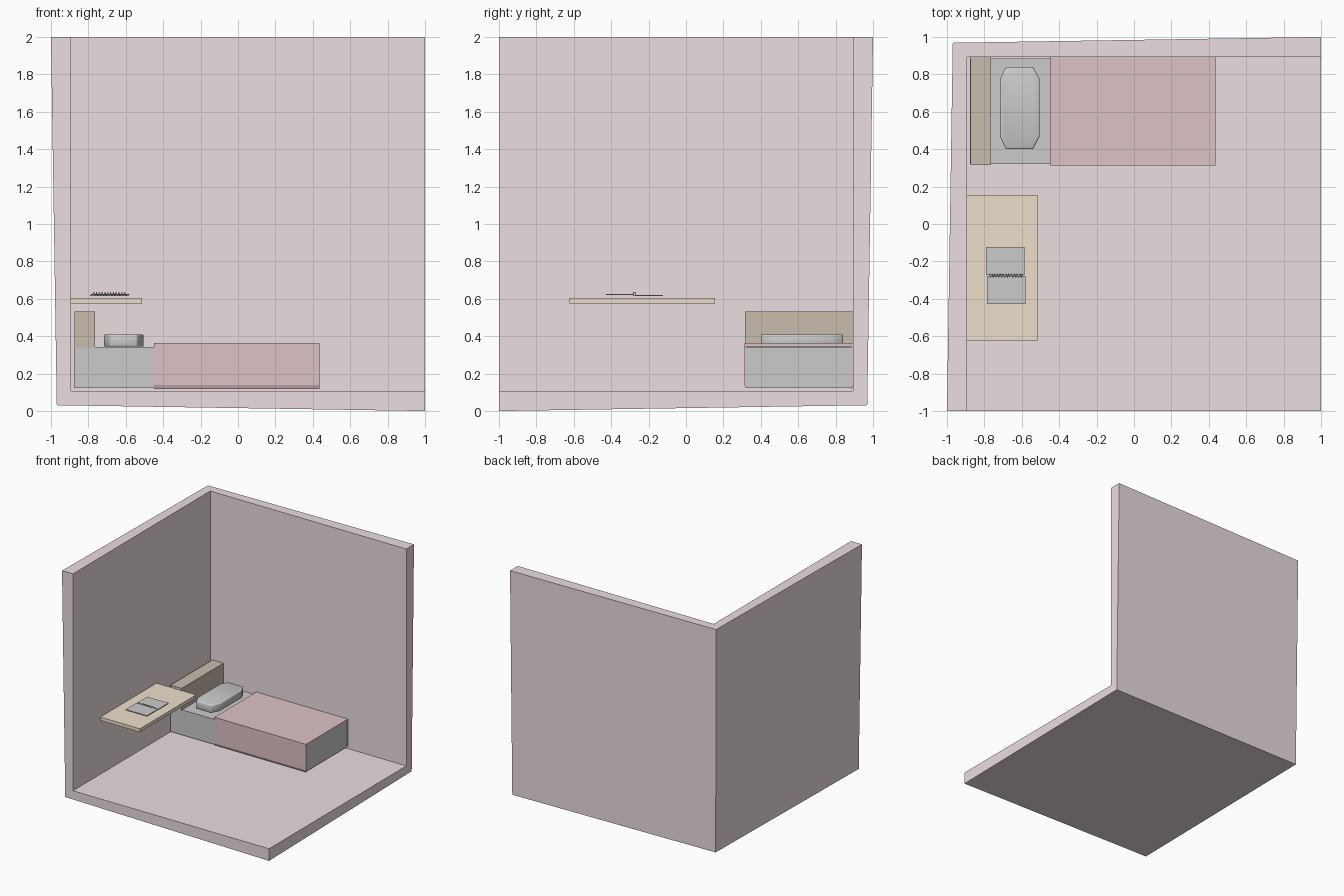
import bpy, bmesh, math

if "Cube" in bpy.data.objects:
    bpy.data.objects.remove(bpy.data.objects["Cube"])


def mat(name, rgb):
    m = bpy.data.materials.new(name)
    m.diffuse_color = (*rgb, 1)
    m.use_nodes = True
    m.node_tree.nodes["Principled BSDF"].inputs["Base Color"].default_value = m.diffuse_color
    return m


PINK = mat("wall_pink", (0.83, 0.73, 0.745))
RED = mat("blanket_red", (0.73, 0.54, 0.56))
BROWN = mat("dark_wood", (0.58, 0.51, 0.42))
TAN = mat("light_wood", (0.855, 0.74, 0.60))


def add_mesh(name, bm, material=None):
    me = bpy.data.meshes.new(name)
    bm.to_mesh(me)
    bm.free()
    ob = bpy.data.objects.new(name, me)
    bpy.context.collection.objects.link(ob)
    if material:
        me.materials.append(material)
    return ob


def box(name, x, y, z, material=None):
    bm = bmesh.new()
    bmesh.ops.create_cube(bm, size=1)
    for v in bm.verts:
        for i, (lo, hi) in enumerate((x, y, z)):
            v.co[i] = lo if v.co[i] < 0 else hi
    return add_mesh(name, bm, material)


def prism(name, points, offset, material=None):
    """Extrude a closed outline along the offset vector."""
    bm = bmesh.new()
    face = bm.faces.new([bm.verts.new(p) for p in points])
    ext = bmesh.ops.extrude_face_region(bm, geom=[face])
    verts = [g for g in ext["geom"] if isinstance(g, bmesh.types.BMVert)]
    bmesh.ops.translate(bm, verts=verts, vec=offset)
    bmesh.ops.recalc_face_normals(bm, faces=bm.faces)
    return add_mesh(name, bm, material)


# Room: three inner faces meeting in a corner, thickened outwards
T = 0.106
L, B, F = -1 + T, 1 - T, T
bm = bmesh.new()
corner, fl, br, tc, fr, tl, tr = [bm.verts.new(p) for p in (
    (L, B, F), (L, -1, F), (1, B, F), (L, B, 2), (1, -1, F), (L, -1, 2), (1, B, 2))]
for quad in ((corner, fl, fr, br), (corner, tc, tl, fl), (corner, br, tr, tc)):
    bm.faces.new(quad)
room = add_mesh("room_shell", bm, PINK)
solid = room.modifiers.new("thickness", "SOLIDIFY")
solid.thickness = T
solid.offset = -1
solid.use_even_offset = False

# Bed
box("mattress", (-0.877, 0.432), (0.322, 0.886), (0.122, 0.342))
box("headboard", (-0.873, -0.765), (0.315, 0.892), (0.34, 0.532), BROWN)

# Blanket: U-shaped sheet, open at the foot end
outline = [(0.314, 0.138), (0.314, 0.365), (0.893, 0.365), (0.893, 0.138),
           (0.886, 0.118), (0.886, 0.345), (0.322, 0.345), (0.322, 0.118)]
prism("blanket", [(-0.448, y, z) for y, z in outline], (0.885, 0, 0), RED)

# Pillow: soft-edged octagon
octagon = [(-0.717, 0.47), (-0.685, 0.40), (-0.54, 0.40), (-0.504, 0.47),
           (-0.504, 0.775), (-0.54, 0.84), (-0.685, 0.84), (-0.717, 0.775)]
pillow = prism("pillow", [(x, y, 0.344) for x, y in octagon], (0, 0, 0.066))
bev = pillow.modifiers.new("soft_edge", "BEVEL")
bev.width = 0.008
bev.segments = 2
for p in pillow.data.polygons:
    p.use_smooth = True

# Wall-mounted desk
box("desk_top", (-0.897, -0.512), (-0.622, 0.154), (0.575, 0.605), TAN)

# Open notebook
box("notebook_page_back", (-0.791, -0.586), (-0.272, -0.123), (0.614, 0.620))
box("notebook_page_front", (-0.785, -0.580), (-0.428, -0.279), (0.621, 0.627))

# Spiral binding
TURNS, STEPS = 12, 12
curve = bpy.data.curves.new("spiral_binding", "CURVE")
curve.dimensions = "3D"
curve.bevel_depth = 0.0018
curve.bevel_resolution = 1
curve.use_fill_caps = True
spline = curve.splines.new("POLY")
n = TURNS * STEPS
spline.points.add(n)
for i, p in enumerate(spline.points):
    a = 2 * math.pi * i / STEPS
    p.co = (-0.775 + 0.18 * i / n, -0.276 + 0.008 * math.cos(a),
            0.625 + 0.009 * math.sin(a), 1)
bpy.context.collection.objects.link(bpy.data.objects.new("spiral_binding", curve))
